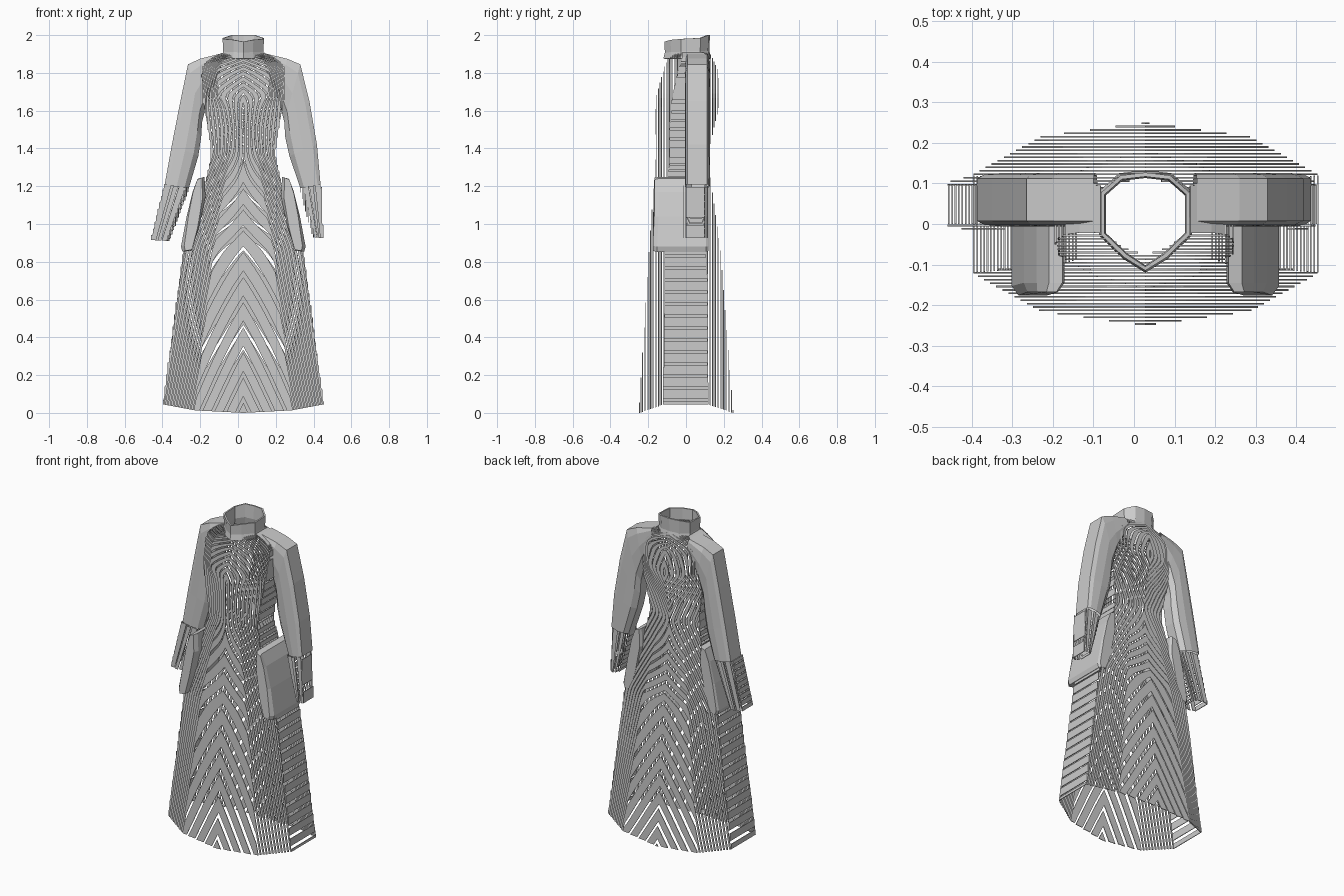
import bpy, bmesh, math
from mathutils import Vector

if "Cube" in bpy.data.objects:
    bpy.data.objects.remove(bpy.data.objects["Cube"])

CX = 0.028          # the garment's own symmetry line
STEP = 0.0084       # depth between neighbouring slats


def add_object(name, bm, x=0.0, thick=0.0):
    me = bpy.data.meshes.new(name)
    bm.to_mesh(me)
    bm.free()
    ob = bpy.data.objects.new(name, me)
    ob.location.x = x
    bpy.context.collection.objects.link(ob)
    if thick:
        mod = ob.modifiers.new("thickness", 'SOLIDIFY')
        mod.thickness = thick
        mod.offset = 0
    return ob


def loft(rings, closed_ends=False):
    bm = bmesh.new()
    rows = [[bm.verts.new(p) for p in r] for r in rings]
    n = len(rows[0])
    for a, b in zip(rows, rows[1:]):
        for i in range(n):
            j = (i + 1) % n
            bm.faces.new((a[i], a[j], b[j], b[i]))
    if closed_ends:
        bm.faces.new(rows[0])
        bm.faces.new(rows[-1])
    bmesh.ops.recalc_face_normals(bm, faces=bm.faces)
    return bm


def facing(f):
    n = f.normal
    if abs(n.z) > 0.8:
        return 2
    return 0 if abs(n.x) > abs(n.y) else 1


def slats(name, bm, x=0.0, gap=0.25):
    """Turn a skin into flat contour slats: front/back step in y, sides step in x."""
    bm.normal_update()
    for axis, label in ((0, "side"), (1, "front_back"), (2, "top")):
        part = bm.copy()
        drop = [f for f in part.faces if facing(f) != axis]
        bmesh.ops.delete(part, geom=drop, context='FACES')
        if not part.faces:
            part.free()
            continue
        if axis < 2:
            vals = [v.co[axis] for v in part.verts]
            no = Vector((0, 0, 0))
            no[axis] = 1
            lo, hi = math.floor(min(vals) / STEP), math.ceil(max(vals) / STEP)
            for k in range(lo, hi + 1):
                for off in (0, gap):
                    geom = part.verts[:] + part.edges[:] + part.faces[:]
                    bmesh.ops.bisect_plane(part, geom=geom, dist=1e-6,
                                           plane_co=no * (k + off) * STEP, plane_no=no)
            holes = []
            for f in part.faces:
                t = f.calc_center_median()[axis] / STEP
                if t - math.floor(t) < gap:
                    holes.append(f)
            bmesh.ops.delete(part, geom=holes, context='FACES')
            for v in part.verts:
                k = math.floor(v.co[axis] / STEP - gap / 2)
                v.co[axis] = (k + (1 + gap) / 2) * STEP
        add_object(name + "_" + label + "_slats", part, x, 0.004)
    bm.free()


# Coat body: z, half width, panel half width, front y, front drop, side y's, back y, back drop
BODY = [
    (0.00, .430, .258, -.247, .034, -.120, .120, .247, .034),
    (0.87, .315, .155, -.192, .012, -.112, .108, .178, .014),
    (1.20, .205, .100, -.167, .012, -.100, .085, .132, .016),
    (1.37, .165, .070, -.158, .024, -.085, .070, .118, .020),
    (1.50, .185, .080, -.160, .036, -.085, .080, .142, .030),
    (1.62, .208, .100, -.160, .036, -.080, .090, .172, .034),
    (1.68, .215, .130, -.153, .026, -.072, .096, .180, .034),
    (1.82, .220, .140, -.115, .020, -.040, .100, .165, .030),
    (1.87, .195, .110, -.094, .018, -.020, .100, .140, .015),
    (1.905, .110, .055, -.080, .020, -.020, .095, .125, .012),
]


def body_row(z):
    for a, b in zip(BODY, BODY[1:]):
        if z <= b[0] + 1e-9:
            t = (z - a[0]) / (b[0] - a[0])
            return [p + (q - p) * t for p, q in zip(a, b)]


N = 80
rows = [body_row(1.905 * i / N) for i in range(N + 1)]
rows = [rows[0]] + [[(p + 2 * q + r) / 4 for p, q, r in zip(a, b, c)]
                    for a, b, c in zip(rows, rows[1:], rows[2:])] + [rows[-1]]
rings = []
for z, w, p, yf, df, sf, sb, yb, db in rows:
    lift = 0.045 * max(0, 1 - z / 0.12)      # hem rises towards the sides
    half = [(0, yf, 0), (p, yf + df, .3), (w, sf, 1), (w, sb, 1), (p, yb - db, .3), (0, yb, 0)]
    loop = half + [(-x, y, l) for x, y, l in half[-2:0:-1]]
    # keep the slope of each edge while lifting the hem
    rings.append([(x * (1 - l * lift * .3), y, z + l * lift * 1.0) for x, y, l in loop]
                 if z < 0.12 else [(x, y, z) for x, y, l in loop])
slats("coat_body", loft(rings), CX)

# Standing collar with a pointed front
half = [(0, -.11, 1.965), (.05, -.078, 1.975), (.105, -.025, 1.98),
        (.105, .075, 1.985), (.06, .115, 2.0), (0, .122, 2.0)]
loop = half + [(-x, y, z) for x, y, z in half[-2:0:-1]]
bm = loft([[(x * s, y * s, 1.875 + (z - 1.875) * t) for x, y, z in loop]
           for t, s in ((0, 1.05), (.35, .97), (1, 1.0))])
add_object("collar", bm, CX, 0.01)

# Sleeves and cuffs: outer x, outer z, inner x, inner z
LEFT = [(-.10, 1.90, -.09, 1.82), (-.20, 1.875, -.16, 1.66), (-.265, 1.845, -.19, 1.54),
        (-.305, 1.65, -.195, 1.46), (-.35, 1.42, -.21, 1.36), (-.388, 1.21, -.26, 1.19)]
LEFT_CUFF = [(-.388, 1.21, -.26, 1.19), (-.42, 1.08, -.305, 1.07), (-.46, .915, -.365, .91)]
RIGHT = [(.155, 1.90, .145, 1.82), (.26, 1.875, .215, 1.66), (.33, 1.845, .245, 1.54),
         (.378, 1.65, .25, 1.46), (.418, 1.42, .272, 1.36), (.437, 1.21, .33, 1.19)]
RIGHT_CUFF = [(.437, 1.21, .33, 1.19), (.444, 1.08, .36, 1.07), (.448, .925, .40, .93)]
ARM = [(0, .03), (.18, .004), (.5, -.006), (.85, -.002), (1, .008),
       (1, .112), (.85, .122), (.5, .126), (.18, .12), (0, .095)]
CUFF = [(0, .02), (.15, .0), (.5, -.01), (.85, -.006), (1, .0),
        (1, .098), (.85, .105), (.5, .112), (.15, .1), (0, .085)]


def tube(path, section):
    return loft([[(xi + (xo - xi) * t, y, zi + (zo - zi) * t) for t, y in section]
                 for xo, zo, xi, zi in path])


for side, arm, cuff in (("left", LEFT, LEFT_CUFF), ("right", RIGHT, RIGHT_CUFF)):
    add_object(side + "_sleeve", tube(arm, ARM))
    slats(side + "_cuff", tube(cuff, CUFF), gap=0.12)

# Hip pockets: one slanted slab, mirrored
POCKET = [(.205, 1.25), (.238, 1.24), (.268, 1.17), (.30, 1.04), (.33, .88),
          (.322, .853), (.275, .86), (.235, .98), (.20, 1.14)]
for side, s in (("left", -1), ("right", 1)):
    ends = []
    for y, k in ((-.168, .75), (-.145, 1), (.105, 1), (.118, .85)):
        ends.append([(s * (.262 + (h - .262) * k), y - (.008 if y < 0 and z < 1 else 0),
                      1.05 + (z - 1.05) * (.9 + .1 * k)) for h, z in POCKET])
    add_object(side + "_pocket", loft(ends, True), CX)
